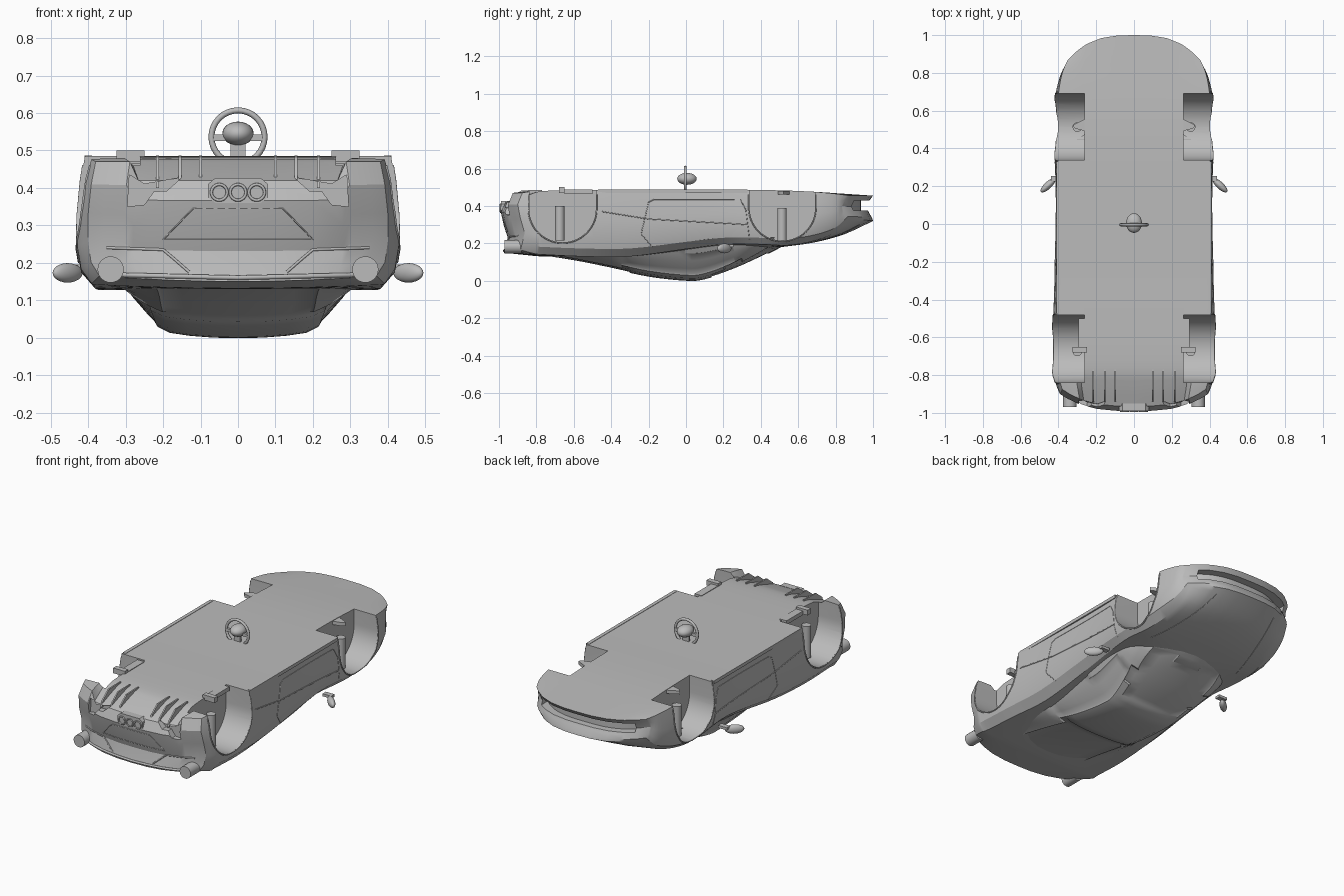
import bpy, bmesh, math
from mathutils import Vector
from mathutils.bvhtree import BVHTree

if "Cube" in bpy.data.objects:
    bpy.data.objects.remove(bpy.data.objects["Cube"], do_unlink=True)

grey = bpy.data.materials.new("plain_grey")
grey.use_nodes = True
grey.diffuse_color = (0.5, 0.5, 0.5, 1)
grey.node_tree.nodes["Principled BSDF"].inputs["Base Color"].default_value = (0.5, 0.5, 0.5, 1)


def activate(ob):
    bpy.ops.object.select_all(action="DESELECT")
    ob.select_set(True)
    bpy.context.view_layer.objects.active = ob


def finish(ob, name, angle=35):
    ob.name = name
    ob.data.materials.clear()
    ob.data.materials.append(grey)
    activate(ob)
    if ob.type == "MESH":
        bpy.ops.object.shade_smooth_by_angle(angle=math.radians(angle))
    return ob


def to_object(bm, name):
    bmesh.ops.remove_doubles(bm, verts=bm.verts, dist=1e-5)
    bmesh.ops.recalc_face_normals(bm, faces=bm.faces)
    me = bpy.data.meshes.new(name)
    bm.to_mesh(me)
    bm.free()
    ob = bpy.data.objects.new(name, me)
    bpy.context.collection.objects.link(ob)
    return ob


def smooth_stations(st, n=4):
    """Catmull-Rom interpolation between tuples of section values."""
    out = []
    for i in range(len(st) - 1):
        a, b, c, d = st[max(i - 1, 0)], st[i], st[i + 1], st[min(i + 2, len(st) - 1)]
        for j in range(n):
            t = j / n
            out.append([q + t * (r - p) / 2 + t * t * (p - 2.5 * q + 2 * r - s / 2)
                        + t ** 3 * (1.5 * (q - r) + (s - p) / 2) for p, q, r, s in zip(a, b, c, d)])
    return out + [st[-1]]


def skin(bm, rings):
    loops = [[bm.verts.new(p) for p in r] for r in rings]
    for a, b in zip(loops, loops[1:]):
        for i in range(len(a)):
            j = (i + 1) % len(a)
            bm.faces.new((a[i], a[j], b[j], b[i]))
    return loops


def prism(points, place, lo, hi, name):
    """Closed outline extruded from lo to hi; place maps (a, b, depth) to xyz."""
    bm = bmesh.new()
    for end in skin(bm, [[place(a, b, d) for a, b in points] for d in (lo, hi)]):
        bm.faces.new(end)
    return to_object(bm, name)


def box(name, x, y, z, angle=35):
    pts = [(x[0], y[0]), (x[1], y[0]), (x[1], y[1]), (x[0], y[1])]
    return finish(prism(pts, lambda a, b, d: (a, b, d), z[0], z[1], name), name, angle)


# Body shell: y, bow, shoulder, middle and floor widths, shoulder, deck and floor heights, dip, bulge
STATIONS = [(-.975, .09, .37, .40, .38, .165, .15, .47, .05, 1), (-.85, .04, .39, .425, .40, .145, .137, .48, .02, 0),
            (-.76, 0, .385, .43, .41, .14, .13, .48, 0, 0), (-.55, 0, .38, .43, .41, .13, .13, .485, 0, 0),
            (-.3, 0, .36, .42, .405, .13, .13, .485, 0, 0), (0, 0, .355, .412, .40, .17, .15, .485, 0, 0),
            (.2, 0, .36, .412, .40, .195, .165, .485, 0, 0), (.4, 0, .38, .42, .405, .195, .17, .485, 0, 0),
            (.55, 0, .37, .425, .41, .19, .185, .482, 0, 0), (.7, -.01, .35, .415, .40, .215, .208, .475, 0, 0),
            (.85, -.05, .335, .385, .38, .26, .25, .465, 0, 0), (1, -.13, .33, .355, .35, .33, .32, .455, 0, 1)]
HALF = (0, .25, .5, .7, .76, .9, 1)
COLS = [-u for u in HALF[:0:-1]] + list(HALF)
ROWS = (0, .12, .3, .55, .8, 1)
REAR = (0, .01, .022, 0, -.015, .01)
NOSE = (0, -.005, -.02, -.035, -.02, 0)


def body_grid(s):
    y, bow, ws, wm, wf, zs, zc, zf, dip, k = s
    widths = (ws, ws * .25 + wm * .75, wm, wm, wm * .6 + wf * .4, wf)
    grid = []
    for t, w, bulge in zip(ROWS, widths, REAR if y < 0 else NOSE):
        row = []
        for u in COLS:
            deck = zc + (zs - zc) * u * u
            floor = zf - (dip if abs(u) < .73 else 0)
            row.append((u * w, y + bow * abs(u) ** 3 + bulge * k, deck + (floor - deck) * t))
        grid.append(row)
    return grid


grids = [body_grid(s) for s in smooth_stations(STATIONS)]
bm = bmesh.new()
skin(bm, [g[0] + [r[-1] for r in g[1:-1]] + g[-1][::-1] + [r[0] for r in g[-2:0:-1]] for g in grids])
for g in (grids[0], grids[-1]):
    v = [[bm.verts.new(p) for p in row] for row in g]
    for r in range(len(v) - 1):
        for c in range(len(COLS) - 1):
            bm.faces.new((v[r][c], v[r][c + 1], v[r + 1][c + 1], v[r + 1][c]))
body = to_object(bm, "body_shell")
bm = bmesh.new()
bm.from_mesh(body.data)
surface = BVHTree.FromBMesh(bm)
bm.free()

# Cutters: wheel wells, rear vents and nose slot
WELLS = ((-.66, .178, .384), (.515, .175, .39))
along_x = lambda a, b, d: (d, a, b)
along_y = lambda a, b, d: (a, d, b)
along_z = lambda a, b, d: (a, b, d)


def arch(cy, r, cz, top, n=28):
    arc = [(cy + r * math.cos(math.pi * (1 + i / n)), cz + r * math.sin(math.pi * (1 + i / n))) for i in range(n + 1)]
    return [(cy - r, top)] + arc + [(cy + r, top)]


VENT = [(.29, .435), (.25, .41), (.15, .428), (.19, .392), (.225, .39), (.25, .355), (.295, .35)]
cutters = []
for s in (-1, 1):
    for cy, r, cz in WELLS:
        cutters.append(prism(arch(cy, r, cz, .6), along_x, s * .262, s * .6, "well_cutter"))
    cutters.append(prism([(s * x, z) for x, z in VENT], along_y, -1.1, -.93, "vent_cutter"))
slot = [(i * .03, .935 - .13 * abs(i / 11) ** 3) for i in range(-10, 11)]
cutters.append(prism(slot + [(.3, 1.1), (-.3, 1.1)], along_z, .375, .43, "slot_cutter"))
activate(body)
for c in cutters:
    m = body.modifiers.new("cut", "BOOLEAN")
    m.operation, m.solver, m.object = "DIFFERENCE", "EXACT", c
    bpy.ops.object.modifier_apply(modifier=m.name)
    bpy.data.objects.remove(c, do_unlink=True)
finish(body, "body_shell", 28)

# Cabin: y, bow, base width and height, roof width and height
CABIN = [(-.87, .03, .31, .18, .27, .147), (-.6, 0, .335, .165, .25, .105), (-.4, 0, .34, .165, .24, .065),
         (-.2, 0, .34, .185, .225, .022), (0, 0, .342, .195, .215, 0), (.1, -.01, .342, .2, .22, .008),
         (.25, -.03, .345, .215, .25, .058), (.4, -.06, .335, .22, .28, .125), (.55, -.1, .3, .23, .26, .2)]


def cabin_ring(s):
    y, bow, wb, zb, wr, zr = s
    half = [(wb + (wr - wb) * f + .05 * f * (1 - f), zb + (zr + .03 - zb) * f) for f in (0, .3, .55, .8, 1)]
    half += [(wr * .85, zr + .014), (wr * .6, zr + .006), (wr * .3, zr + .001)]
    pts = half + [(0, zr)] + [(-x, z) for x, z in half[::-1]]
    return [(x, y + bow * (x / wb) ** 2, z) for x, z in pts]


bm = bmesh.new()
loops = skin(bm, [cabin_ring(s) for s in smooth_stations(CABIN)])
for end in (loops[0], loops[-1]):
    bm.faces.new(end)
bmesh.ops.recalc_face_normals(bm, faces=bm.faces)
RULES = (lambda c, n: abs(n.x) > .5 and -.36 < c.y < .25 and c.z < .17,
         lambda c, n: n.y > .25 and .12 < c.y < .46 and abs(c.x) < .25,
         lambda c, n: n.z < -.7 and -.8 < c.y < -.3 and abs(c.x) < .22)
for rule in RULES:
    panes = [f for f in bm.faces if len(f.verts) == 4 and rule(f.calc_center_median(), f.normal)]
    bmesh.ops.inset_region(bm, faces=panes, thickness=.008, depth=-.005, use_even_offset=True)
finish(to_object(bm, "cabin"), "cabin")


# Panel seams laid on the body surface
def seam(name, points, place, start, depth=.002, steps=8):
    direction = Vector(place(0, 0, -math.copysign(1, start)))
    hits = []
    for (a, b), (c, d) in zip(points, points[1:]):
        for i in range(steps + 1):
            t = i / steps
            hit = surface.ray_cast(Vector(place(a + (c - a) * t, b + (d - b) * t, start)), direction)[0]
            if hit:
                hits.append(hit)
    cu = bpy.data.curves.new(name, "CURVE")
    cu.dimensions, cu.bevel_depth, cu.bevel_resolution = "3D", depth, 1
    sp = cu.splines.new("POLY")
    sp.points.add(len(hits) - 1)
    for p, h in zip(sp.points, hits):
        p.co = (*h, 1)
    ob = bpy.data.objects.new(name, cu)
    bpy.context.collection.objects.link(ob)
    finish(ob, name)


DOOR = [(-.18, .18), (-.24, .25), (-.2, .42), (-.17, .435), (.29, .435), (.32, .38), (.34, .22)]
for side, s in (("left", 1), ("right", -1)):
    seam(side + "_door_seam", DOOR, along_x, s)
    seam(side + "_sill_crease", [(-.45, .37), (-.2, .33), (.33, .3)], along_x, s, .003)
    for end, (cy, r, cz) in zip(("rear", "front"), WELLS):
        seam(f"{side}_{end}_arch_lip", arch(cy, r + .004, cz, .46), along_x, s, .004, 2)
    seam(side + "_bonnet_seam", [(s * .3, .5), (s * .24, .75), (s * .2, .93)], along_z, -1)
    seam(side + "_boot_edge", [(s * x, z) for x, z in ((.35, .24), (.2, .235), (.17, .21), (.13, .175))],
         along_y, -2, .004)
seam("plate_panel_seam", [(-.2, .262), (.2, .262), (.12, .345), (-.12, .345), (-.2, .262)], along_y, -2)
seam("tail_ridge", [(-.33, .168), (0, .16), (.33, .168)], along_y, -2, .007)


# Round parts
def cylinder(name, r, depth, loc, axis="y"):
    rot = (math.pi / 2, 0, 0) if axis == "y" else (0, 0, 0)
    bpy.ops.mesh.primitive_cylinder_add(vertices=28, radius=r, depth=depth, location=loc, rotation=rot)
    return finish(bpy.context.object, name)


def ring(name, major, minor, loc):
    bpy.ops.mesh.primitive_torus_add(major_radius=major, minor_radius=minor, major_segments=32, minor_segments=8,
                                     location=loc, rotation=(math.pi / 2, 0, 0))
    return finish(bpy.context.object, name, 60)


def ball(name, size, loc, turn=0):
    bpy.ops.mesh.primitive_uv_sphere_add(segments=24, ring_count=12, radius=1, location=loc, rotation=(0, 0, turn))
    bpy.context.object.scale = size
    return finish(bpy.context.object, name, 60)


# Exhaust cluster
panel = [(-.06, .36), (.06, .36), (.08, .375), (.08, .41), (.06, .427), (-.06, .427), (-.08, .41), (-.08, .375)]
finish(prism(panel, along_y, -.99, -.95, "exhaust_panel"), "exhaust_panel")
for i, label in enumerate(("right", "middle", "left")):
    ring(label + "_exhaust", .021, .004, ((i - 1) * .05, -.992, .388))

# Paired parts: lamps, diffuser fins, mirrors, sills and suspension
for side, s in (("left", 1), ("right", -1)):
    cylinder(side + "_tail_lamp", .035, .09, (s * .34, -.925, .182))
    for i, x in enumerate((.1, .155, .215)):
        fin = [(-.95, .40), (-.935, .44), (-.88, .483), (-.77, .486), (-.77, .45)]
        name = f"{side}_diffuser_fin_{i + 1}"
        finish(prism(fin, along_x, s * x - .004, s * x + .004, name), name)
    ball(side + "_mirror", (.052, .019, .026), (s * .455, .205, .173), -s * .75)
    box(side + "_mirror_arm", (s * .385, s * .44), (.225, .255), (.18, .195))
    box(side + "_sill", (s * .39, s * .41), (-.47, .33), (.468, .487))
    for end, y, top in (("rear", -.675, .40), ("front", .513, .39)):
        cylinder(f"{side}_{end}_strut", .025, top - .215, (s * .3, y, (top + .215) / 2), "z")
    box(side + "_rear_arm", (s * .25, s * .325), (-.68, -.65), (.47, .5))
    box(side + "_rear_link", (s * .25, s * .295), (-.65, -.5), (.465, .488))
    arm = [(s * .25, .49), (s * .31, .505), (s * .325, .52), (s * .31, .53), (s * .25, .56)]
    finish(prism(arm, along_z, .46, .48, "arm"), side + "_front_arm")

# Steering wheel
ring("steering_rim", .071, .008, (0, -.004, .536))
ball("steering_hub", (.042, .052, .032), (0, .005, .545))
box("steering_spokes", (-.07, .07), (-.01, .004), (.525, .543))
box("steering_lower_spoke", (-.02, .02), (-.008, .003), (.48, .53))
